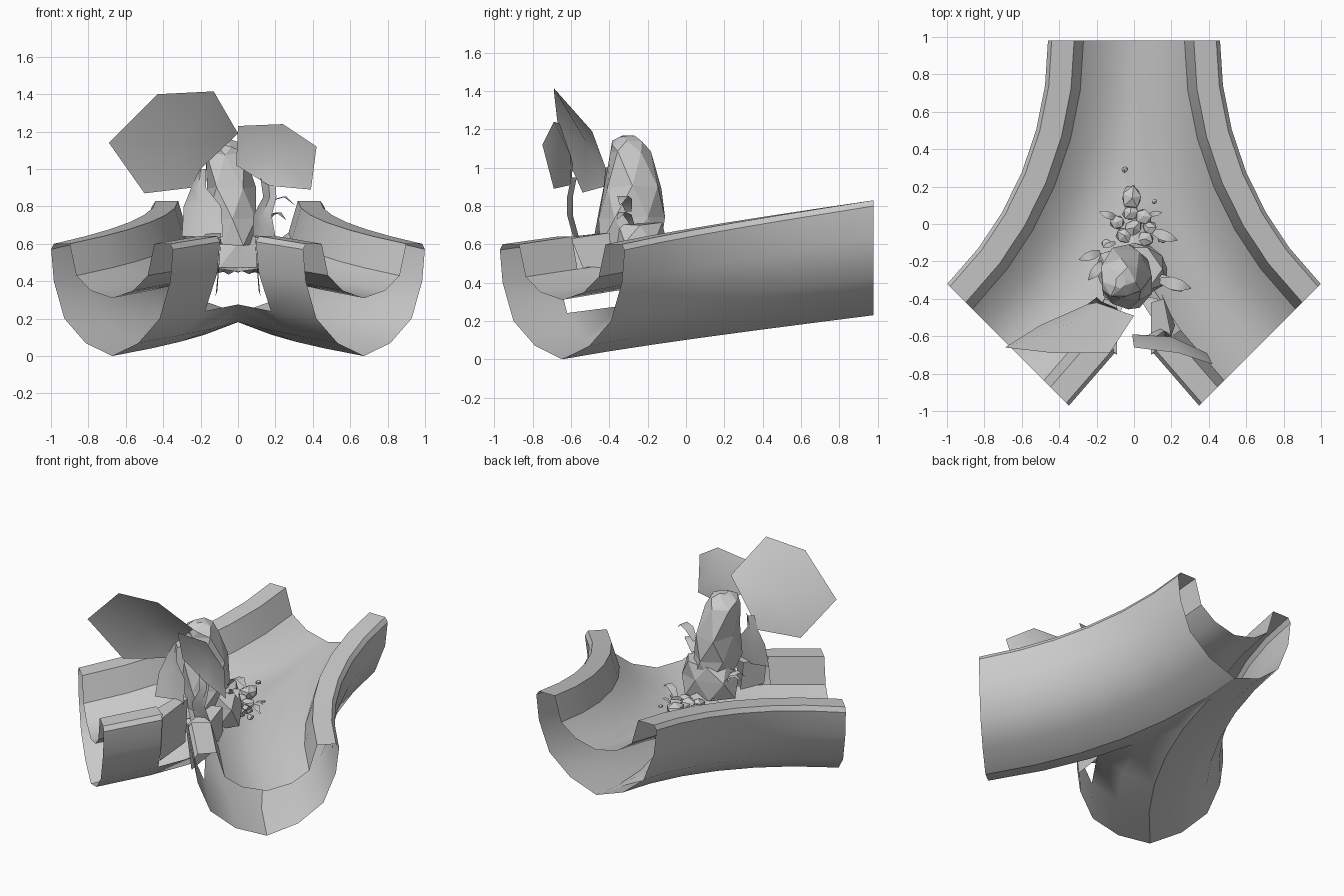
import bpy, bmesh, math, random
from mathutils import Vector, Matrix

if "Cube" in bpy.data.objects:
    bpy.data.objects.remove(bpy.data.objects["Cube"])

random.seed(4)


def smooth_object(ob, angle):
    bpy.ops.object.select_all(action='DESELECT')
    ob.select_set(True)
    bpy.context.view_layer.objects.active = ob
    bpy.ops.object.shade_smooth_by_angle(angle=math.radians(angle))


def make(name, verts, faces, smooth=None, mirror=False):
    me = bpy.data.meshes.new(name)
    me.from_pydata([tuple(v) for v in verts], [], faces)
    ob = bpy.data.objects.new(name, me)
    bpy.context.collection.objects.link(ob)
    if mirror:
        ob.modifiers.new("mirror", 'MIRROR').merge_threshold = 0.002
    if smooth:
        smooth_object(ob, smooth)
    return ob


# Forked open channel: hollow profile swept along an arc, clipped at x = 0, mirrored
R, X0, Y0 = 2.30, -2.30, 0.98
half = [(0, 0), (.2, .07), (.36, .2), (.44, .4), (.46, .57), (.44, .6),
        (.32, .6), (.27, .43), (.16, .35), (0, .31)]
loop = half + [(-u, z) for u, z in reversed(half[1:-1])]
n = len(loop)
angles = [0, 7.5, 15, 22.5, 30, 37, 45]
verts, faces = [], []
for a in angles:
    c, s = math.cos(math.radians(a)), math.sin(math.radians(a))
    for u, z in loop:
        verts.append((X0 + (R + u) * c, Y0 - (R + u) * s, z + .23 * (1 - a / 45)))
for i in range(len(angles) - 1):
    for j in range(n):
        k = (j + 1) % n
        # the inner wall exists only at the free end of each arm
        if i < 5 and 2 <= j < 7:
            continue
        faces.append((i * n + j, i * n + k, (i + 1) * n + k, (i + 1) * n + j))
channel = make("forked_channel", verts, faces, mirror=True)
bm = bmesh.new()
bm.from_mesh(channel.data)
bmesh.ops.bisect_plane(bm, geom=bm.verts[:] + bm.edges[:] + bm.faces[:],
                       plane_co=(0, 0, 0), plane_no=(1, 0, 0), clear_outer=True)
bmesh.ops.recalc_face_normals(bm, faces=bm.faces[:])
bm.to_mesh(channel.data)
bm.free()
smooth_object(channel, 35)

# Floor infill and inner corner walls at the crotch of the fork
make("fork_floor", [(0, -.15, .5), (-.22, -.525, .48), (-.12, -.40, .47), (0, -.38, .45)],
     [(0, 1, 2, 3)], mirror=True)
make("fork_corner_wall",
     [(-.09, -.70, .63), (-.09, -.42, .66), (-.11, -.42, .35), (-.12, -.68, .32),
      (-.20, -.6, .63), (-.16, -.40, .66), (-.22, -.54, .48), (-.15, -.38, .48)],
     [(0, 1, 2, 3), (0, 4, 5, 1), (4, 6, 7, 5)], mirror=True)


def rock(name, centre, rings, sides, jitter):
    """Faceted stone from stacked, jittered rings: (dx, dy, z, rx, ry)."""
    vs, fs = [], []
    for q, (dx, dy, z, rx, ry) in enumerate(rings):
        for j in range(sides):
            t = math.tau * (j + .5 * (q % 2)) / sides
            g = 1 + random.uniform(-jitter, jitter)
            vs.append((centre[0] + dx + rx * g * math.cos(t),
                       centre[1] + dy + ry * g * math.sin(t),
                       centre[2] + z + random.uniform(-.02, .02) * jitter * 5))
    for q in range(len(rings) - 1):
        for j in range(sides):
            a, b = q * sides + j, q * sides + (j + 1) % sides
            c, d = a + sides, b + sides
            fs += [(a, b, c), (b, d, c)] if q % 2 == 0 else [(a, b, d), (a, d, c)]
    fs += [tuple(range(sides))[::-1], tuple(range(len(vs) - sides, len(vs)))]
    return make(name, vs, fs)


# Standing rock on a broad base
rock("rock_base", (0, -.24, 0), [(0, 0, .48, .19, .14), (0, 0, .60, .19, .15),
                                 (0, 0, .71, .14, .13)], 6, .12)
rock("standing_rock", (-.03, -.28, 0),
     [(0, -.01, .60, .11, .17), (0, 0, .74, .14, .18), (-.01, 0, .9, .14, .16),
      (-.04, -.01, 1.08, .11, .12), (-.05, -.03, 1.13, .09, .09),
      (-.04, -.03, 1.17, .03, .04)], 6, .12)


# Small stones scattered behind the rock
def pebble(name, p, r):
    bm = bmesh.new()
    bmesh.ops.create_icosphere(bm, subdivisions=1, radius=r)
    for v in bm.verts:
        v.co *= random.uniform(.8, 1.15)
        v.co.z *= .75
    bmesh.ops.transform(bm, verts=bm.verts, matrix=Matrix.Translation(p) @
                        Matrix.Rotation(random.uniform(0, 6), 4, 'Z'))
    me = bpy.data.meshes.new(name)
    bm.to_mesh(me)
    bm.free()
    bpy.context.collection.objects.link(bpy.data.objects.new(name, me))


stones = [(-.01, .14, .065), (-.02, .06, .05), (.05, .04, .045), (-.09, .01, .04),
          (.08, -.02, .04), (0, -.02, .05), (-.05, -.06, .05), (.15, -.08, .025),
          (-.15, -.1, .025), (.11, .12, .015), (-.05, .29, .02), (.06, -.08, .045)]
for x, y, r in stones:
    pebble("small_stone", Vector((x, y, .465 + .13 * y + r * .4)), r)


# Little curled leaves around the stones and rock
def sprig(p, ang, size):
    vs, fs = [], []
    m = Matrix.Translation(p) @ Matrix.Rotation(math.radians(ang), 4, 'Z')
    for i, w in enumerate((.1, .2, .18, .02)):
        x, z = size * i / 3, size * .5 * math.sin(i * .9)
        for s in (-1, 1):
            vs.append(m @ Vector((x, s * w * size, z)))
    for i in range(3):
        fs.append((2 * i, 2 * i + 1, 2 * i + 3, 2 * i + 2))
    make("small_leaf", vs, fs, 60)


for x, y, z, a, s in [(.08, .05, .48, 10, .07), (-.09, .03, .48, 160, .1),
                      (.1, -.04, .48, -20, .14), (-.1, -.1, .48, 200, .07),
                      (0, .17, .5, 90, .04), (-.18, -.15, .62, 200, .12),
                      (-.16, -.2, .6, 230, .13), (.14, -.3, .77, -15, .17),
                      (.14, -.28, .70, -35, .14)]:
    sprig(Vector((x, y, z)), a, s)


# Two large bulging leaves with flared stems
def big_leaf(side, rim, bulge, stem):
    c = sum((Vector(p) for p in rim), Vector()) / len(rim) + Vector(bulge)
    k = len(rim)
    make(side + "_leaf", [c] + rim, [(0, i + 1, (i + 1) % k + 1) for i in range(k)], 80)
    vs = []
    for x, y, z, w in stem:
        vs += [(x - w, y, z), (x, y + .03, z), (x + w, y, z)]
    fs = [(3 * i + j, 3 * i + j + 1, 3 * i + j + 4, 3 * i + j + 3)
          for i in range(len(stem) - 1) for j in range(2)]
    make(side + "_leaf_stem", vs, fs, 60)


big_leaf("left",
         [(-.69, -.66, 1.14), (-.43, -.69, 1.40), (-.13, -.69, 1.415),
          (0, -.49, 1.19), (-.2, -.42, 1.0), (-.25, -.43, .9), (-.5, -.54, .87)],
         (0, .04, 0),
         [(-.2, -.42, 1.0, .03), (-.21, -.43, .9, .04),
          (-.19, -.45, .80, .1), (-.19, -.48, .64, .11)])
big_leaf("right",
         [(0, -.66, 1.23), (.24, -.69, 1.24), (.42, -.75, 1.12),
          (.39, -.69, .89), (.17, -.6, .91), (-.01, -.59, 1.02)], (0, .06, 0),
         [(.16, -.6, .95, .04), (.17, -.62, .85, .035),
          (.13, -.62, .75, .05), (.14, -.59, .64, .06)])
